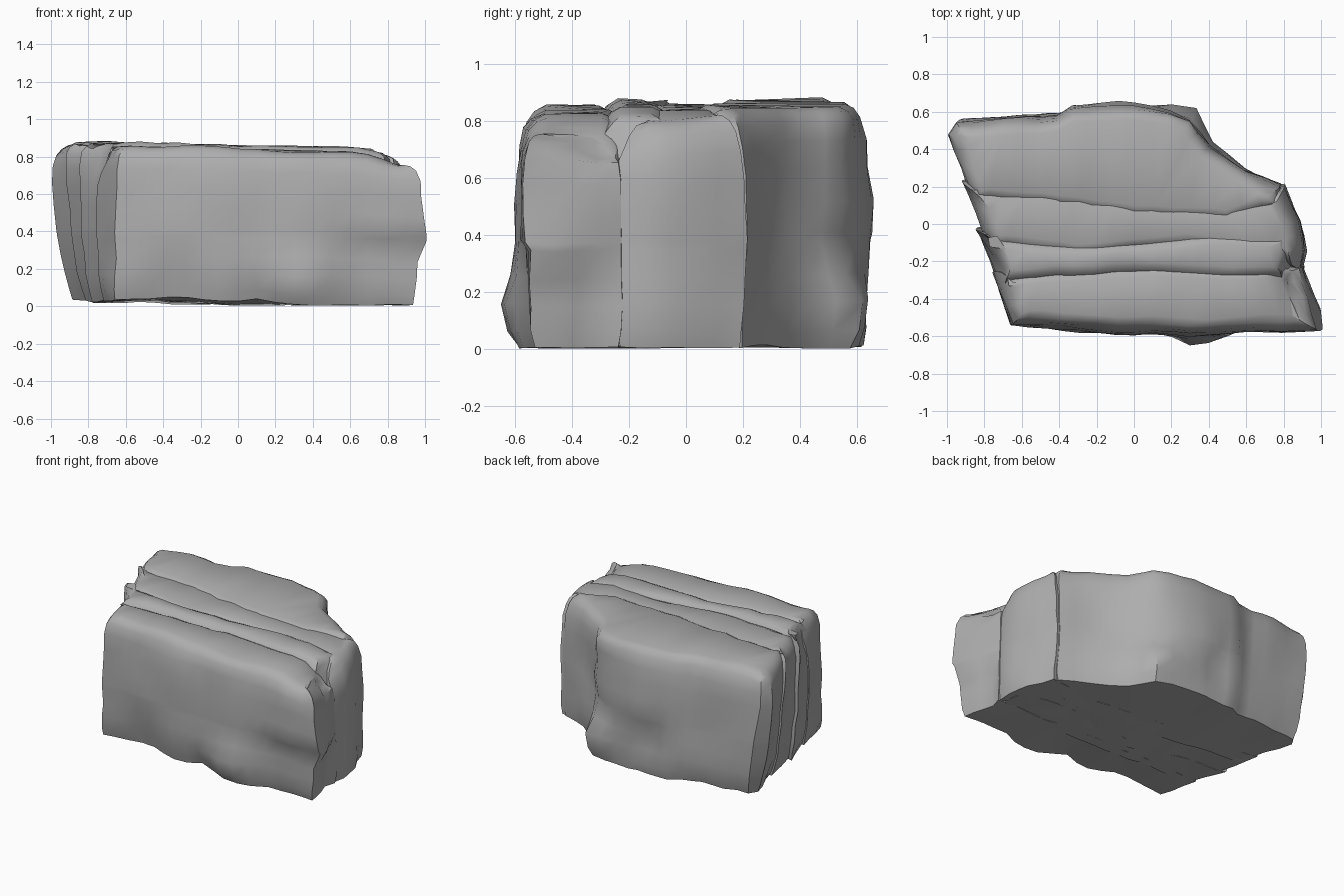
import bpy, bmesh, math
from mathutils import Vector, noise

cube = bpy.data.objects.get("Cube")
if cube:
    bpy.data.objects.remove(cube, do_unlink=True)

stone = bpy.data.materials.new("grey stone")
stone.use_nodes = True
GREY = (0.42, 0.42, 0.42, 1)
stone.diffuse_color = GREY
stone.node_tree.nodes["Principled BSDF"].inputs["Base Color"].default_value = GREY


def clamp(v):
    return max(0.0, min(1.0, v))


def resample(points, step=0.1):
    """Split long outline edges into short ones."""
    out = []
    for a, b in zip(points, points[1:] + points[:1]):
        a, b = Vector(a), Vector(b)
        n = max(1, round((b - a).length / step))
        out += [a.lerp(b, i / n) for i in range(n)]
    return out


def inset(points, d):
    """Move a counter-clockwise outline inwards."""
    out = []
    for i, p in enumerate(points):
        t = (points[(i + 1) % len(points)] - points[i - 1]).normalized()
        out.append(p + Vector((-t.y, t.x)) * d)
    return out


# Local bulges and hollows: centre, radius, push
DENTS = [
    ((0.32, -0.6, 0.13), 0.11, (0, -0.06, 0)),
    ((-0.35, -0.58, 0.03), 0.2, (0, 0.05, 0.03)),
    ((0.1, -0.58, 0.02), 0.12, (0, 0.05, 0.03)),
    ((0.98, -0.5, 0.42), 0.14, (0.03, 0, 0)),
    ((0.92, -0.45, 0.9), 0.15, (-0.04, 0, -0.03)),
    ((0.9, -0.28, 0.84), 0.09, (-0.05, 0, -0.08)),
    ((0.52, 0.34, 0.5), 0.15, (-0.02, -0.02, 0)),
    ((0.3, 0.58, 0.38), 0.14, (-0.03, -0.05, 0)),
    ((0.3, 0.58, 0.65), 0.14, (-0.02, -0.03, 0)),
    ((0.3, 0.58, 0.13), 0.12, (0.03, 0.05, 0)),
    ((-0.2, 0.62, 0.25), 0.12, (0, -0.03, 0)),
    ((0, 0.64, 0.5), 0.2, (0, 0.015, 0)),
    ((-0.98, 0.5, 0.86), 0.15, (0.03, -0.01, -0.02)),
    ((-0.77, -0.25, 0.82), 0.1, (0.04, 0, -0.06)),
]


def weather(p):
    """Lean the left end, tilt the top, add ledges, dents and roughness."""
    q = p.copy()
    q.x += 0.13 * clamp(1 - p.z / 0.8) * clamp(p.y + 0.5) * clamp(-p.x * 1.3)
    q.z -= clamp(p.z) * (0.025 * (p.x + 0.6) + 0.045 * clamp(p.x * 4 - 2.6))
    q.z += 0.025 * clamp(-p.x) * clamp(1 - p.z * 3)
    # Undercut lower corner of the front layer
    if p.z < 0.4 and p.x > 0.58 and p.y < -0.45:
        q.y += 0.018 + 0.06 * (0.4 - p.z)
    if p.z < 0.28 and p.x > 0.85 and p.y < -0.25:
        q.x -= 0.035
    for centre, radius, push in DENTS:
        d = (p - Vector(centre)).length / radius
        q += Vector(push) * math.exp(-d * d)
    q += noise.noise_vector(p * 3.2) * 0.014 + noise.noise_vector(p * 7) * 0.011
    q.z = max(q.z, 0.004)
    return q


# Height and inset of each ring, from the base to the rounded top
LEVELS = [(0.01, 0.022), (0.07, 0.008), (0.17, 0), (0.27, 0), (0.385, 0), (0.415, 0),
          (0.53, 0.003), (0.65, 0.01), (0.75, 0.018), (0.82, 0.035), (0.855, 0.06),
          (0.873, 0.095)]


def slab(name, outline, top):
    base = resample(outline)
    bm = bmesh.new()
    rings = []
    for z, d in LEVELS:
        rings.append([bm.verts.new(weather(Vector((p.x, p.y, z * top))))
                      for p in inset(base, d)])
    n = len(base)
    for low, high in zip(rings, rings[1:]):
        for i in range(n):
            j = (i + 1) % n
            bm.faces.new((low[i], low[j], high[j], high[i]))
    caps = [bm.faces.new(rings[-1]), bm.faces.new(rings[0][::-1])]
    bmesh.ops.triangulate(bm, faces=caps)
    mesh = bpy.data.meshes.new(name)
    bm.to_mesh(mesh)
    bm.free()
    mesh.materials.append(stone)
    obj = bpy.data.objects.new(name, mesh)
    bpy.context.collection.objects.link(obj)
    bpy.ops.object.select_all(action='DESELECT')
    obj.select_set(True)
    bpy.context.view_layer.objects.active = obj
    bpy.ops.object.shade_smooth_by_angle(angle=math.radians(40))


# Upright rock layers, front to back
slab("front_layer", [(-.66, -.55), (-.1, -.59), (.3, -.6), (.6, -.59), (.99, -.57),
                     (.96, -.38), (.91, -.22), (.1, -.18), (-.3, -.21), (-.77, -.25)], 0.98)
slab("middle_front_layer", [(-.72, -.35), (0, -.3), (.84, -.34), (.87, -.17),
                            (.84, -.04), (.5, -.01), (0, -.06), (-.4, -.07), (-.86, -.02)], 1)
slab("middle_back_layer", [(-.79, -.14), (-.3, -.2), (.3, -.15), (.9, -.25), (.92, -.14),
                           (.89, .02), (.81, .21), (.5, .16), (0, .2), (-.6, .24),
                           (-.94, .24)], 0.985)
slab("back_layer", [(-.87, .1), (-.5, .07), (0, .0), (.5, -.02), (.8, .08), (.79, .21),
                    (.6, .3), (.42, .43), (.32, .58), (.2, .62), (0, .645), (-.35, .64),
                    (-.43, .59), (-.98, .56), (-1.03, .48)], 1)
